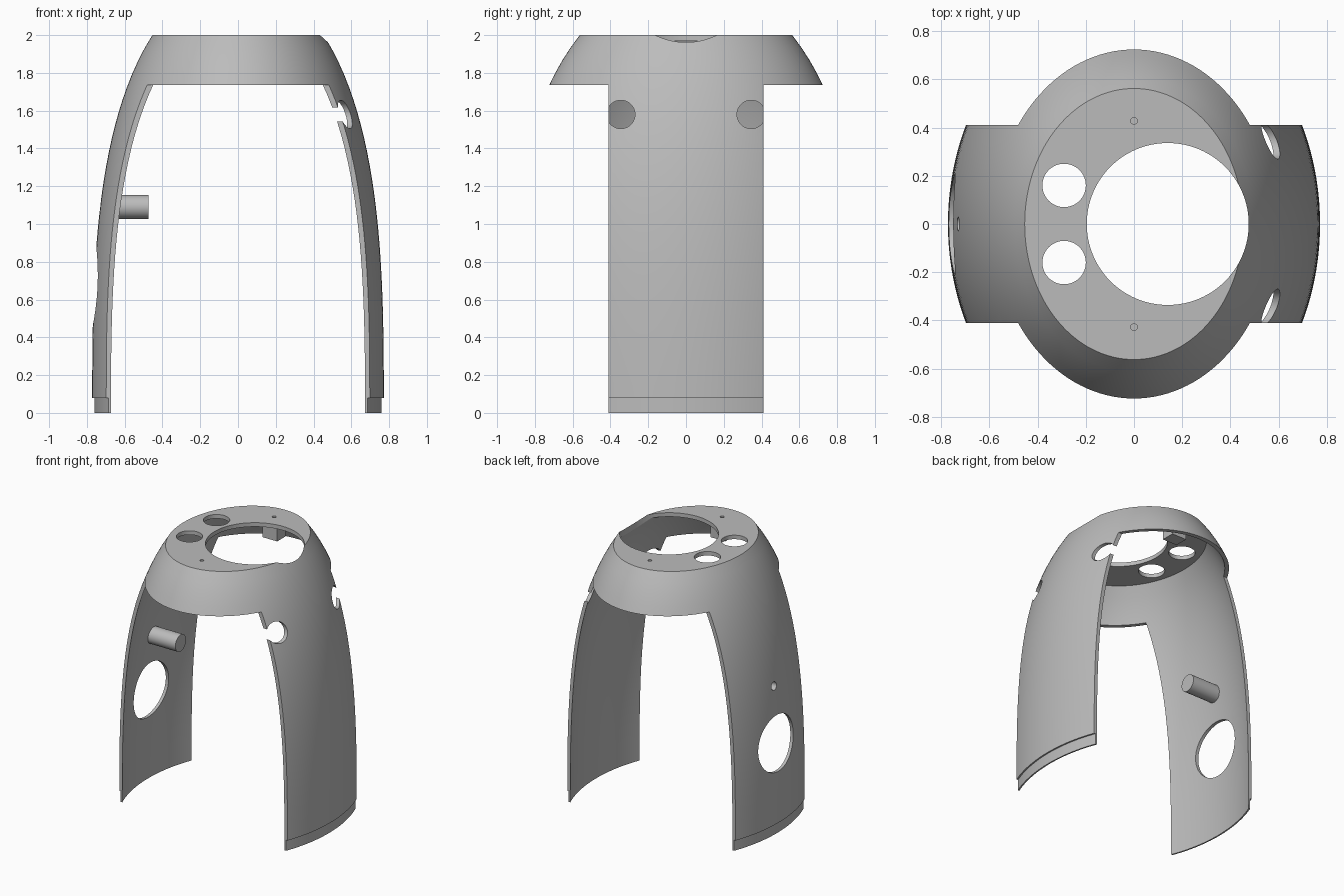
import bpy, bmesh, math
from mathutils import Matrix, Vector

if "Cube" in bpy.data.objects:
    bpy.data.objects.remove(bpy.data.objects["Cube"], do_unlink=True)

RATIO = 1.24       # depth of the oval section against its width
WALL = 0.022
SKIRT_Z = 1.735
LEG_Y = 0.41

grey = bpy.data.materials.new("plain_grey")
grey.use_nodes = True
grey.diffuse_color = (0.5, 0.5, 0.5, 1)
grey.node_tree.nodes["Principled BSDF"].inputs["Base Color"].default_value = (0.5, 0.5, 0.5, 1)


def make_object(name, bm):
    bmesh.ops.recalc_face_normals(bm, faces=bm.faces[:])
    mesh = bpy.data.meshes.new(name)
    bm.to_mesh(mesh)
    bm.free()
    mesh.materials.append(grey)
    obj = bpy.data.objects.new(name, mesh)
    bpy.context.collection.objects.link(obj)
    return obj


def box(name, low, high):
    low, high = Vector(low), Vector(high)
    bm = bmesh.new()
    bmesh.ops.create_cube(bm, size=1)
    bmesh.ops.scale(bm, vec=high - low, verts=bm.verts[:])
    bmesh.ops.translate(bm, vec=(low + high) / 2, verts=bm.verts[:])
    return make_object(name, bm)


def cylinder(name, start, end, radius, sides=64):
    start, end = Vector(start), Vector(end)
    axis = end - start
    bm = bmesh.new()
    bmesh.ops.create_cone(bm, cap_ends=True, segments=sides, radius1=radius,
                          radius2=radius, depth=axis.length)
    turn = Vector((0, 0, 1)).rotation_difference(axis).to_matrix().to_4x4()
    bmesh.ops.transform(bm, matrix=Matrix.Translation((start + end) / 2) @ turn,
                        verts=bm.verts[:])
    return make_object(name, bm)


def boolean(target, tool, operation="DIFFERENCE", keep=False):
    tool.hide_render = True
    mod = target.modifiers.new("boolean", "BOOLEAN")
    mod.object, mod.operation, mod.solver = tool, operation, "EXACT"
    bpy.context.view_layer.objects.active = target
    bpy.ops.object.modifier_apply(modifier=mod.name)
    if not keep:
        bpy.data.objects.remove(tool, do_unlink=True)


def shade(obj):
    bpy.ops.object.select_all(action="DESELECT")
    obj.select_set(True)
    bpy.context.view_layer.objects.active = obj
    bpy.ops.object.shade_smooth_by_angle(angle=math.radians(25))


def radius_at(z):
    return 0.772 * math.sqrt(1 - 0.655 * (z / 2) ** 3)


# Hollow oval dome with a flat top and a stepped lip at the foot
steps = 28
outer = [(radius_at(z), z) for z in (2 - 1.92 * i / steps for i in range(steps + 1))]
inner = [(radius_at(z) - WALL * (1 + 0.2 * z / 2), z)
         for z in (1.97 * i / steps for i in range(steps + 1))]
profile = [(0, 2)] + outer + [(0.761, 0.08), (0.761, 0)] + inner + [(0, 1.97)]
bm = bmesh.new()
verts = [bm.verts.new((r, 0, z)) for r, z in profile]
edges = [bm.edges.new(pair) for pair in zip(verts, verts[1:])]
bmesh.ops.spin(bm, geom=verts + edges, cent=(0, 0, 0), axis=(0, 0, 1),
               angle=math.tau, steps=128, use_merge=True)
bmesh.ops.remove_doubles(bm, verts=bm.verts[:], dist=0.0001)
bmesh.ops.scale(bm, vec=(1, RATIO, 1), verts=bm.verts[:])
shell = make_object("dome_shell", bm)

# Front and back openings leave two legs below the skirt
for side in (-1, 1):
    ys = sorted((side * LEG_Y, side * 1.5))
    boolean(shell, box("opening_cutter", (-1, ys[0], -0.5), (1, ys[1], SKIRT_Z)))

# Large and small round openings in the top
boolean(shell, cylinder("main_hole_cutter", (0.14, 0, 1.8), (0.14, 0, 2.2), 0.336, 96))
for side in (-1, 1):
    boolean(shell, cylinder("top_hole_cutter", (-0.29, side * 0.16, 1.85),
                            (-0.29, side * 0.16, 2.2), 0.09))
    # Round notches at the edges of the left leg
    boolean(shell, cylinder("notch_cutter", (0.3, side * 0.345, 1.58),
                            (0.9, side * 0.345, 1.58), 0.075))

# Round window in the right leg
boolean(shell, cylinder("window_cutter", (-0.95, 0, 0.67), (-0.5, 0, 0.67), 0.207, 96))

# Peg inside the right leg, with a blind bore from outside
peg = cylinder("inner_peg", (-0.712, 0, 1.09), (-0.475, 0, 1.09), 0.063, 48)
bore = cylinder("bore_cutter", (-0.9, 0, 1.09), (-0.6, 0, 1.09), 0.03, 32)
boolean(shell, bore, keep=True)
boolean(peg, bore)

# Fixing blocks under the top, with screw holes
parts = [shell, peg]
for side, label in ((-1, "front"), (1, "back")):
    y = side * 0.428
    block = box(label + "_fixing_block", (-0.06, y - 0.05, 1.85), (0.06, y + 0.05, 1.975))
    screw = cylinder("screw_cutter", (0, y, 1.88), (0, y, 2.1), 0.014, 24)
    boolean(shell, screw, keep=True)
    boolean(block, screw)
    parts.append(block)

for part in parts:
    shade(part)
